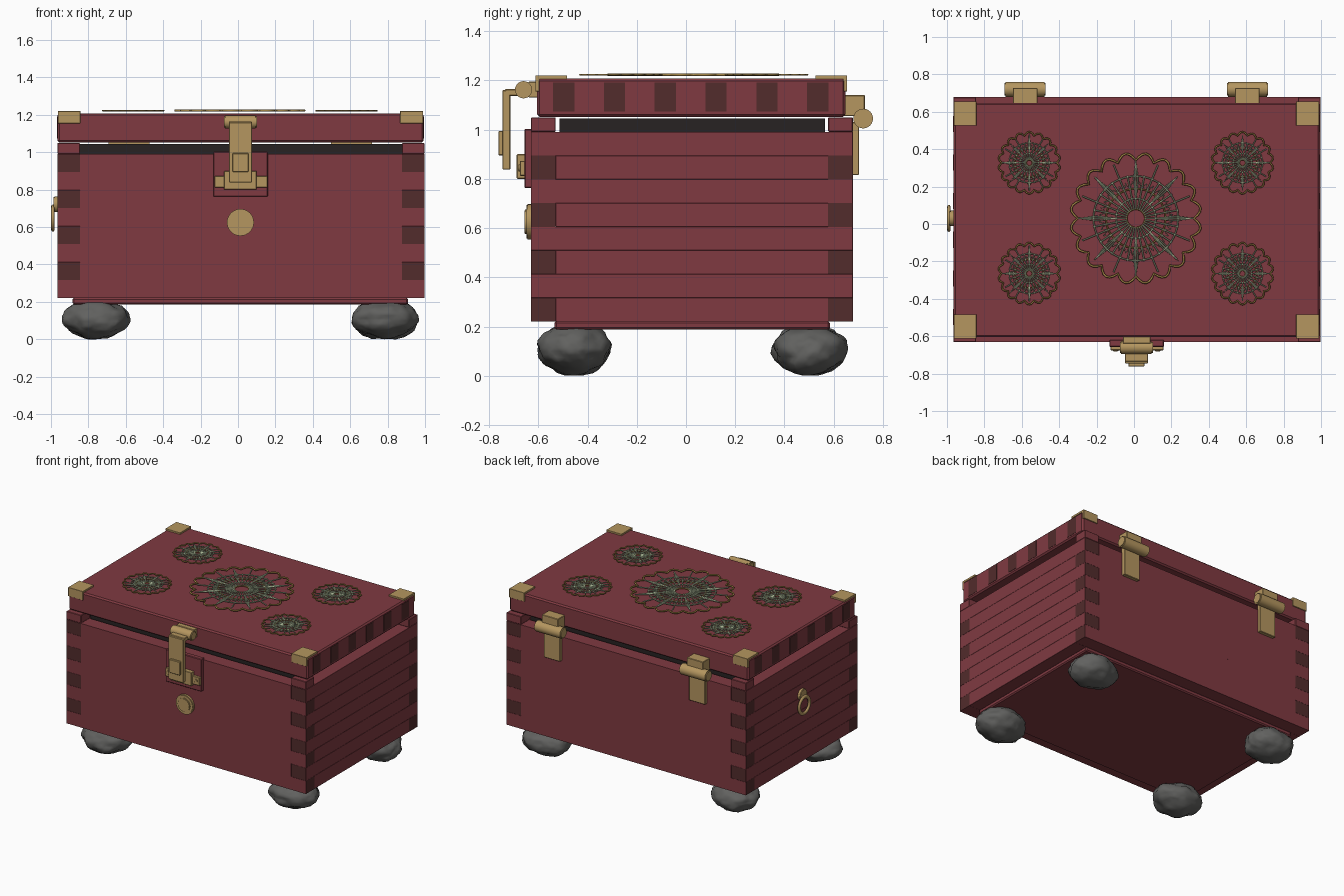
import bpy, bmesh, math, random
from mathutils import Vector, noise

if "Cube" in bpy.data.objects:
    bpy.data.objects.remove(bpy.data.objects["Cube"])

random.seed(4)


def material(name, rgb):
    m = bpy.data.materials.new(name)
    m.diffuse_color = (*rgb, 1)
    m.use_nodes = True
    m.node_tree.nodes["Principled BSDF"].inputs["Base Color"].default_value = m.diffuse_color
    return m


RED = material("red wood", (0.215, 0.042, 0.053))
GRAIN = material("dark end grain", (0.085, 0.025, 0.025))
BLACK = material("black lining", (0.02, 0.016, 0.016))
BRASS = material("brass", (0.46, 0.305, 0.115))
STONE = material("grey stone", (0.12, 0.12, 0.115))
GOLD = material("old gold wire", (0.36, 0.23, 0.06))
GREEN = material("pale green wire", (0.38, 0.45, 0.29))


def finish(bm, name, mats):
    me = bpy.data.meshes.new(name)
    bm.normal_update()
    bm.to_mesh(me)
    bm.free()
    for m in mats:
        me.materials.append(m)
    ob = bpy.data.objects.new(name, me)
    bpy.context.collection.objects.link(ob)
    return ob


def box(name, x, y, z, mat, bevel=0.003, ends=None):
    """Bevelled box from three ranges; ends = axis whose end faces are end grain."""
    bm = bmesh.new()
    bmesh.ops.create_cube(bm, size=1)
    for v in bm.verts:
        v.co = Vector([(r[0] + r[1]) / 2 + c * (r[1] - r[0]) for c, r in zip(v.co, (x, y, z))])
    if bevel:
        bmesh.ops.bevel(bm, geom=bm.edges[:], offset=bevel, segments=1, affect='EDGES')
    if ends is not None:
        bm.normal_update()
        for f in bm.faces:
            f.material_index = int(abs(f.normal[ends]) > 0.9)
    return finish(bm, name, [mat, GRAIN])


def cylinder(name, c, r, length, axis, mat, bevel=0.006, sides=24):
    bm = bmesh.new()
    bmesh.ops.create_cone(bm, cap_ends=True, segments=sides, radius1=r, radius2=r, depth=length)
    rim = [e for e in bm.edges if abs(e.verts[0].co.z - e.verts[1].co.z) < 1e-5]
    bmesh.ops.bevel(bm, geom=rim, offset=bevel, segments=2, affect='EDGES')
    bm.normal_update()
    for f in bm.faces:
        f.smooth = abs(f.normal.z) < 0.9
    ob = finish(bm, name, [mat])
    ob.rotation_euler = (0, math.pi / 2, 0) if axis == 'X' else (math.pi / 2, 0, 0)
    ob.location = c
    return ob


X0, X1, Y0, Y1 = -0.965, 0.997, -0.63, 0.678
TX, TY = 0.12, 0.10          # wall thickness
Z0, H = 0.22, 0.0963         # first plank and plank height

# Interlocking wall planks: long and short walls take turns reaching the corner
for i in range(8):
    z = (Z0 + i * H, Z0 + (i + 1) * H)
    through = i % 2 == 0
    lx = (X0, X1) if through else (X0 + TX, X1 - TX)
    sy = (Y0 + TY, Y1 - TY) if through else (Y0, Y1)
    for side, y in (("front", (Y0, Y0 + TY)), ("back", (Y1 - TY, Y1))):
        box(f"{side}_plank_{i}", lx, y, z, RED, 0, 0 if through else None)
    for side, x in (("left", (X0, X0 + TX)), ("right", (X1 - TX, X1))):
        box(f"{side}_plank_{i}", x, sy, z, RED, 0.001, None if through else 1)

# Corner blocks on the rim, lining and base
ztop = Z0 + 8 * H
for nx, x in (("left", (X0, X0 + TX)), ("right", (X1 - TX, X1))):
    for ny, y in (("front", (Y0, Y0 + TY)), ("back", (Y1 - TY, Y1))):
        box(f"{ny}_{nx}_corner_block", x, y, (ztop, 1.05), RED)
box("inner_lining", (-0.85, 0.88), (-0.515, 0.565), (0.24, 1.045), BLACK, 0)
box("base_plate", (-0.885, 0.91), (-0.535, 0.585), (0.187, 0.222), RED, 0.008)

# Lid with inlaid dark bars on both short sides
LX, LY = (-0.965, 0.993), (-0.605, 0.648)
box("lid", LX, LY, (1.052, 1.208), RED, 0.01)
for k in range(6):
    y = -0.54 + 0.2065 * k
    for n, x in (("left", LX[0]), ("right", LX[1])):
        box(f"{n}_lid_inlay_{k}", (x - 0.002, x + 0.002), (y, y + 0.086), (1.073, 1.192), GRAIN, 0)

# Brass corner brackets: a top plate and a folded-down plate
for nx, x in (("left", (-0.963, -0.843)), ("right", (0.867, 0.99))):
    for ny, s, y in (("front", -1, LY[0]), ("back", 1, LY[1])):
        yo = y + s * 0.007
        box(f"{ny}_{nx}_bracket_top", x, sorted((yo, y - s * 0.122)), (1.205, 1.22), BRASS, 0.001)
        box(f"{ny}_{nx}_bracket_side", x, sorted((yo, y - s * 0.01)), (1.155, 1.219), BRASS, 0.001)

# Front latch
MX = 0.013
box("latch_backing", (-0.132, 0.16), (-0.657, -0.62), (0.763, 1.003), RED, 0.004)
box("latch_catch_base", (-0.125, 0.157), (-0.675, -0.65), (0.812, 0.873), BRASS)
box("latch_catch", (-0.075, 0.1), (-0.688, -0.65), (0.8, 0.9), BRASS)
for n, x in (("left", -0.098), ("right", 0.127)):
    cylinder(f"{n}_catch_screw", (x, -0.676, 0.844), 0.014, 0.014, 'Y', BRASS, 0.003, 12)
box("latch_mount", (-0.06, 0.088), (-0.64, -0.6), (1.13, 1.195), BRASS)
cylinder("latch_pivot", (MX, -0.66, 1.162), 0.035, 0.175, 'X', BRASS)
box("latch_arm", (-0.048, 0.074), (-0.735, -0.66), (1.137, 1.165), BRASS)
box("latch_strap", (-0.048, 0.074), (-0.746, -0.714), (0.838, 1.16), BRASS)
box("latch_grip", (-0.03, 0.056), (-0.762, -0.74), (0.895, 0.995), BRASS)

# Round lock plate with a raised face
cylinder("lock_plate", (MX, -0.633, 0.625), 0.072, 0.03, 'Y', BRASS, 0.004, 32)
cylinder("lock_face", (MX, -0.645, 0.625), 0.05, 0.024, 'Y', BRASS, 0.003, 32)

# Back hinges
for n, x in (("left", -0.582), ("right", 0.606)):
    cylinder(f"{n}_hinge_pin", (x, 0.72, 1.045), 0.04, 0.22, 'X', BRASS)
    box(f"{n}_hinge_leaf_upper", (x - 0.066, x + 0.066), (0.64, 0.727), (1.055, 1.14), BRASS)
    box(f"{n}_hinge_leaf_lower", (x - 0.066, x + 0.066), (0.67, 0.703), (0.815, 1.03), BRASS)

# Ring pull on the left side
bpy.ops.mesh.primitive_torus_add(location=(-0.99, 0.03, 0.648), rotation=(0, math.pi / 2, 0),
                                 major_radius=0.06, minor_radius=0.013,
                                 major_segments=32, minor_segments=8)
ring = bpy.context.object
ring.name = "ring_pull"
ring.scale.z = 0.75
ring.data.materials.append(BRASS)
bpy.ops.object.shade_smooth()
cylinder("ring_holder", (-0.971, 0.03, 0.722), 0.042, 0.03, 'X', BRASS, 0.004)

# Rough stone feet
for n, c in (("front_left", (-0.76, -0.455)), ("front_right", (0.785, -0.455)),
             ("back_left", (-0.76, 0.505)), ("back_right", (0.785, 0.505))):
    bm = bmesh.new()
    bmesh.ops.create_icosphere(bm, subdivisions=4, radius=1)
    off = Vector([random.uniform(0, 50) for _ in range(3)])
    for v in bm.verts:
        p = v.co.copy()
        r = 1 + 0.12 * noise.noise(p * 1.6 + off) + 0.07 * noise.noise(p * 4 + off)
        v.co = Vector((p.x * 0.175, p.y * 0.148, p.z * 0.102)) * r
    low = min(v.co.z for v in bm.verts)
    for v in bm.verts:
        v.co += Vector((c[0], c[1], -low))
    for f in bm.faces:
        f.smooth = True
    finish(bm, f"{n}_stone_foot", [STONE])


# Filigree medallions of fine wire
def wires(name, c, lines, mat, depth):
    cu = bpy.data.curves.new(name, 'CURVE')
    cu.dimensions = '3D'
    cu.fill_mode = 'FULL'
    cu.bevel_depth = depth
    cu.bevel_resolution = 1
    for pts, closed in lines:
        s = cu.splines.new('POLY')
        s.points.add(len(pts) - 1)
        for p, (r, a) in zip(s.points, pts):
            p.co = (r * math.cos(a), r * math.sin(a), 0, 1)
        s.use_cyclic_u = closed
    cu.materials.append(mat)
    ob = bpy.data.objects.new(name, cu)
    ob.location = c
    bpy.context.collection.objects.link(ob)


def loop(n, f):
    return [(f(2 * math.pi * i / n), 2 * math.pi * i / n) for i in range(n)], True


def medallion(name, x, y, R, lobes, spokes, hub, d):
    turn = 2 * math.pi
    # one scalloped rim, with fine gold rings inside it
    gold = [loop(lobes * 6, lambda a: R * (0.88 + 0.11 * abs(math.sin(lobes * a / 2))))]
    thin = [loop(64, lambda a, k=k: R * k) for k in (hub, 0.45)]
    # pale lace: outer ring, spokes and zigzags
    green = [loop(64, lambda a, k=k: R * k) for k in (0.3, 0.64)]
    for i in range(spokes):
        a = turn * i / spokes
        green.append(([(R * hub, a), (R * (0.88 if i % 2 == 0 else 0.66), a)], False))
    green.append(([(R * (0.55 if i % 2 else 0.45), turn * i / (spokes * 2))
                   for i in range(spokes * 2)], True))
    # long narrow petals on the eight main directions
    for i in range(8):
        a = turn * i / 8
        green.append(([(R * 0.2, a), (R * 0.6, a - 0.05), (R * 0.9, a),
                       (R * 0.6, a + 0.05)], True))
    wires(name + "_rim", (x, y, 1.223), gold, GOLD, d)
    wires(name + "_rings", (x, y, 1.222), thin, GOLD, d * 0.7)
    wires(name + "_lace", (x, y, 1.224), green, GREEN, d * 0.7)


medallion("centre_medallion", 0.01, 0.03, 0.353, 20, 32, 0.14, 0.006)
for n, x in (("left", -0.56), ("right", 0.58)):
    for m, y in (("front", -0.265), ("back", 0.327)):
        medallion(f"{m}_{n}_medallion", x, y, 0.167, 18, 24, 0.1, 0.0045)
